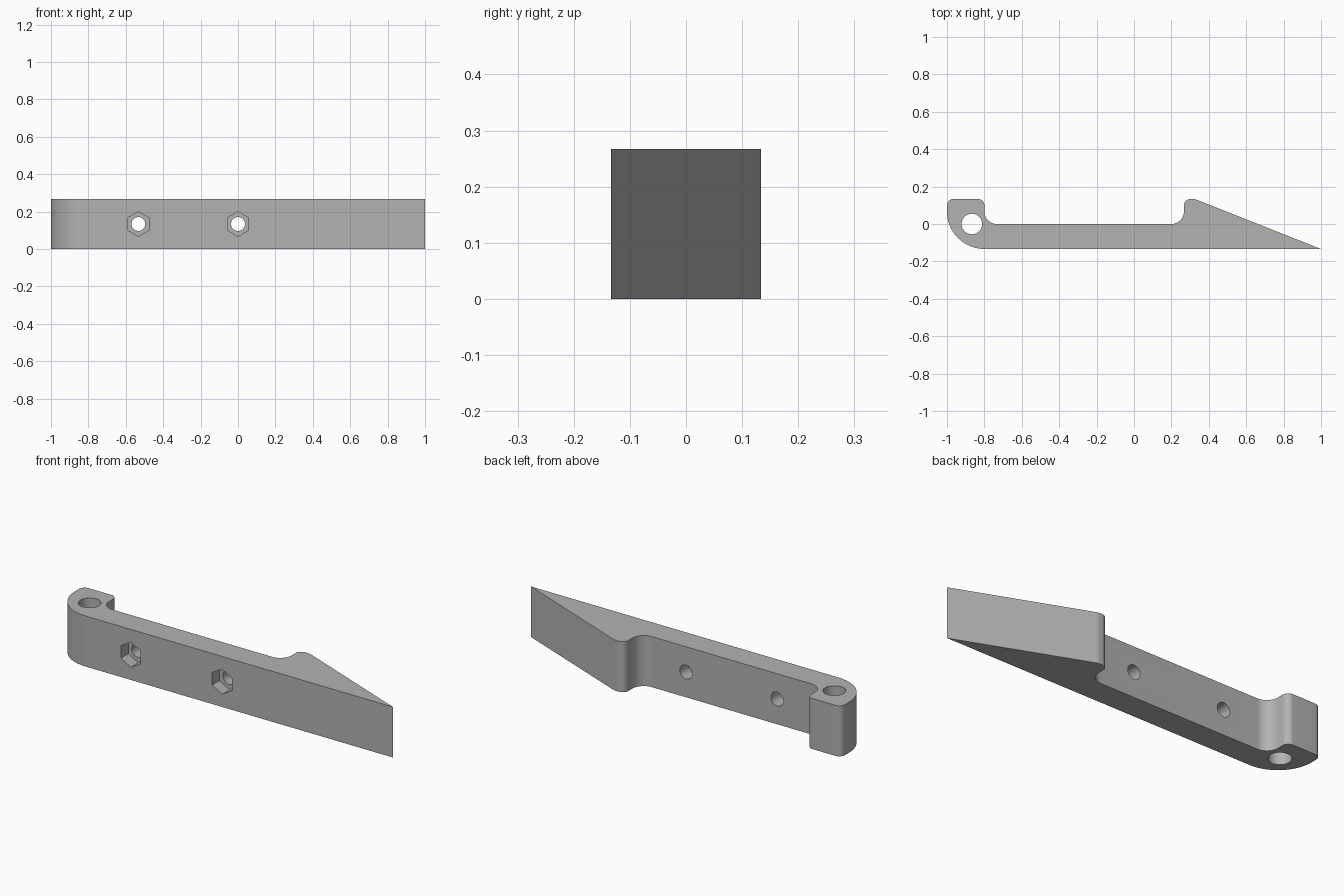
import bpy, bmesh
from math import radians, tan, pi
from mathutils import Vector, Matrix

if "Cube" in bpy.data.objects:
    bpy.data.objects.remove(bpy.data.objects["Cube"], do_unlink=True)

HEIGHT = 0.267
HALF = HEIGHT / 2

grey = bpy.data.materials.new("plain_grey")
grey.use_nodes = True
colour = (0.45, 0.45, 0.45, 1)
grey.diffuse_color = colour
grey.node_tree.nodes["Principled BSDF"].inputs["Base Color"].default_value = colour


def rounded(corners, steps=12):
    """Replace each (x, y, radius) corner with a tangent arc."""
    out = []
    for i, (x, y, r) in enumerate(corners):
        p = Vector((x, y))
        if r == 0:
            out.append(p)
            continue
        a = (Vector(corners[i - 1][:2]) - p).normalized()
        b = (Vector(corners[(i + 1) % len(corners)][:2]) - p).normalized()
        half = a.angle(b) / 2
        reach = r / tan(half)
        centre = p + (a + b).normalized() * (reach ** 2 + r ** 2) ** 0.5
        start, end = p + a * reach - centre, p + b * reach - centre
        sweep = start.angle_signed(end)
        for k in range(steps + 1):
            out.append(centre + Matrix.Rotation(-sweep * k / steps, 2) @ start)
    return out


def make_object(name, bm):
    bmesh.ops.recalc_face_normals(bm, faces=bm.faces)
    mesh = bpy.data.meshes.new(name)
    bm.to_mesh(mesh)
    bm.free()
    mesh.materials.append(grey)
    ob = bpy.data.objects.new(name, mesh)
    bpy.context.collection.objects.link(ob)
    return ob


def cutter(name, sides, radius, depth, matrix):
    bm = bmesh.new()
    bmesh.ops.create_cone(bm, cap_ends=True, segments=sides, radius1=radius,
                          radius2=radius, depth=depth, matrix=matrix)
    ob = make_object(name, bm)
    ob.hide_render = True
    return ob


# Lever body: rounded outline extruded upward
outline = rounded([
    (-1, -HALF, 0.2), (1, -HALF, 0),
    (0.325, HALF, 0.06), (0.267, HALF, 0.034),
    (0.267, 0, 0.067), (-0.8, 0, 0.067),
    (-0.8, HALF, 0.034), (-1, HALF, 0.034)])
bm = bmesh.new()
base = bm.faces.new([bm.verts.new((p.x, p.y, 0)) for p in outline])
top = bmesh.ops.extrude_face_region(bm, geom=[base])["geom"]
bmesh.ops.translate(bm, vec=(0, 0, HEIGHT),
                    verts=[g for g in top if isinstance(g, bmesh.types.BMVert)])
body = make_object("lever_body", bm)

# Pivot hole, bolt holes and hexagonal nut pockets
cutters = [cutter("pivot_hole", 48, 0.055, 1, Matrix.Translation((-0.867, 0, HALF)))]
lie = Matrix.Rotation(pi / 2, 4, "X")
for x in (-0.533, 0):
    cutters.append(cutter("bolt_hole", 32, 0.037, 1,
                          Matrix.Translation((x, 0, HALF)) @ lie))
    cutters.append(cutter("nut_pocket", 6, 0.066, 0.12,
                          Matrix.Translation((x, -HALF, HALF)) @ lie))

bpy.context.view_layer.objects.active = body
body.select_set(True)
for c in cutters:
    mod = body.modifiers.new(c.name, "BOOLEAN")
    mod.operation, mod.solver, mod.object = "DIFFERENCE", "EXACT", c
    bpy.ops.object.modifier_apply(modifier=mod.name)
    bpy.data.objects.remove(c, do_unlink=True)

bpy.ops.object.shade_smooth_by_angle(angle=radians(30))
